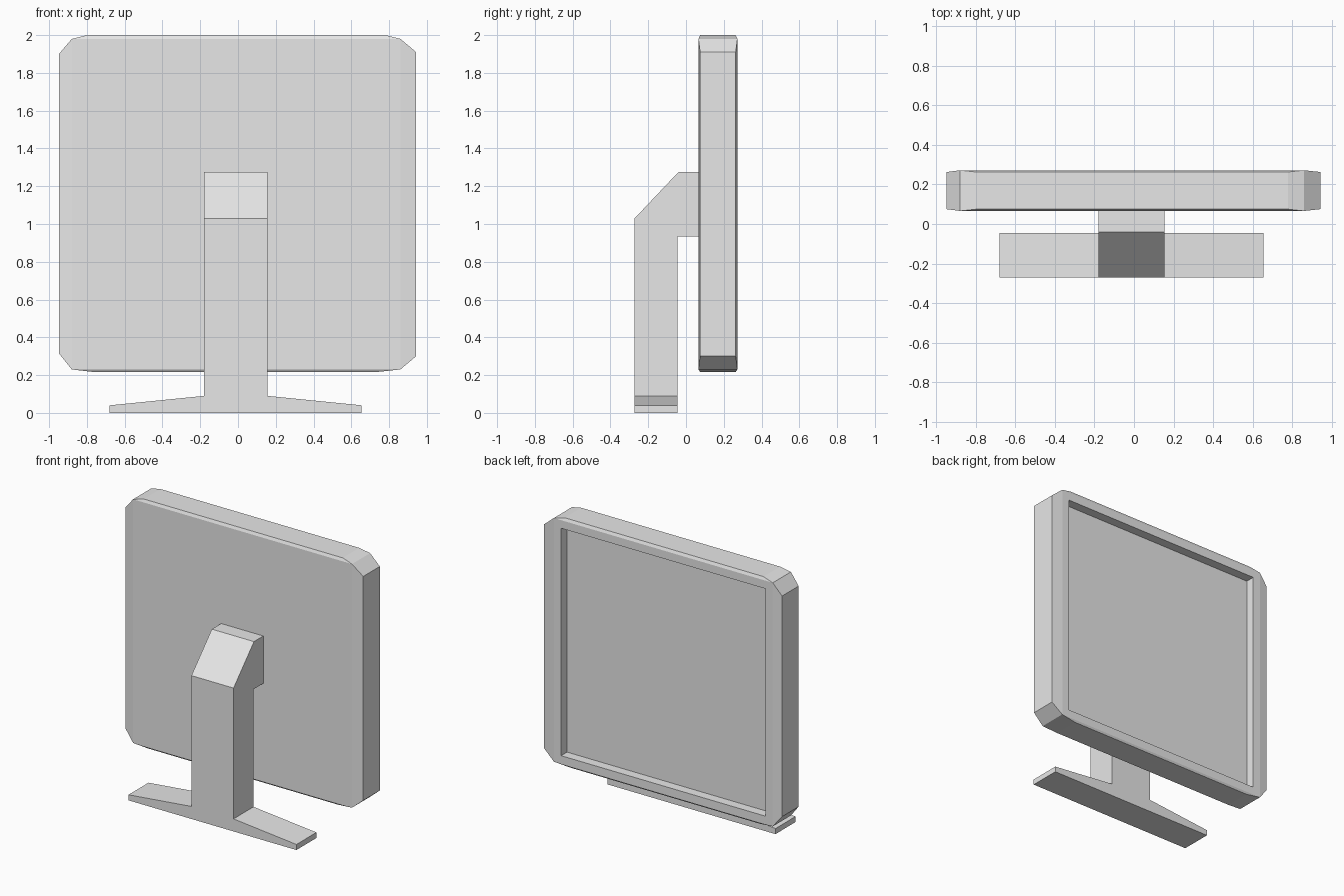
import bpy
import bmesh

cube = bpy.data.objects.get("Cube")
if cube:
    bpy.data.objects.remove(cube, do_unlink=True)

grey = bpy.data.materials.new("light_grey")
grey.use_nodes = True
grey.diffuse_color = (0.8, 0.8, 0.8, 1)
grey.node_tree.nodes["Principled BSDF"].inputs["Base Color"].default_value = (0.8, 0.8, 0.8, 1)


def finish(name, bm):
    bmesh.ops.recalc_face_normals(bm, faces=bm.faces[:])
    mesh = bpy.data.meshes.new(name)
    bm.to_mesh(mesh)
    bm.free()
    mesh.materials.append(grey)
    obj = bpy.data.objects.new(name, mesh)
    bpy.context.collection.objects.link(obj)
    return obj


def prism(name, profile, place, start, end):
    """Extrude a 2D profile between two depths; place maps (u, v, depth) to xyz."""
    bm = bmesh.new()
    a, b = ([bm.verts.new(place(u, v, d)) for u, v in profile] for d in (start, end))
    bm.faces.new(a)
    bm.faces.new(b)
    for i in range(len(a)):
        j = (i + 1) % len(a)
        bm.faces.new((a[i], a[j], b[j], b[i]))
    return finish(name, bm)


# Foot: a wide plate whose wings thin towards the tips
foot = [(-0.68, 0), (-0.68, 0.04), (-0.18, 0.09), (0.155, 0.09), (0.655, 0.04), (0.655, 0)]
prism("stand_foot", foot, lambda u, v, d: (u, d, v), -0.272, -0.045)

# Column with a sloped shoulder and an arm reaching the panel
column = [(-0.272, 0.09), (-0.272, 1.03), (-0.04, 1.275), (0.068, 1.275),
          (0.068, 0.935), (-0.045, 0.935), (-0.045, 0.09)]
prism("stand_column", column, lambda u, v, d: (d, u, v), -0.18, 0.155)

# Panel outline: every third point is a corner of the raised flat face
outline = [(-0.88, 1.98), (-0.80, 2.0), (0.78, 2.0),
           (0.86, 1.98), (0.943, 1.91), (0.943, 0.30),
           (0.86, 0.23), (0.74, 0.217), (-0.77, 0.217),
           (-0.88, 0.23), (-0.948, 0.315), (-0.948, 1.90)]
bm = bmesh.new()
rings = []
for flat_y, edge_y in ((0.066, 0.075), (0.272, 0.263)):
    ring = [bm.verts.new((x, edge_y if i % 3 else flat_y, z))
            for i, (x, z) in enumerate(outline)]
    flat_face = bm.faces.new(ring[::3])
    for i in range(0, 12, 3):
        bm.faces.new((ring[i], ring[i + 1], ring[i + 2], ring[(i + 3) % 12]))
    rings.append(ring)
for i in range(12):
    j = (i + 1) % 12
    bm.faces.new((rings[0][i], rings[0][j], rings[1][j], rings[1][i]))
bmesh.ops.recalc_face_normals(bm, faces=bm.faces[:])

# Bezel, then the screen sunk behind it
bmesh.ops.inset_individual(bm, faces=[flat_face], thickness=0.058, use_even_offset=True)
bmesh.ops.inset_individual(bm, faces=[flat_face], thickness=0.0005, depth=-0.067)
finish("screen_panel", bm)
